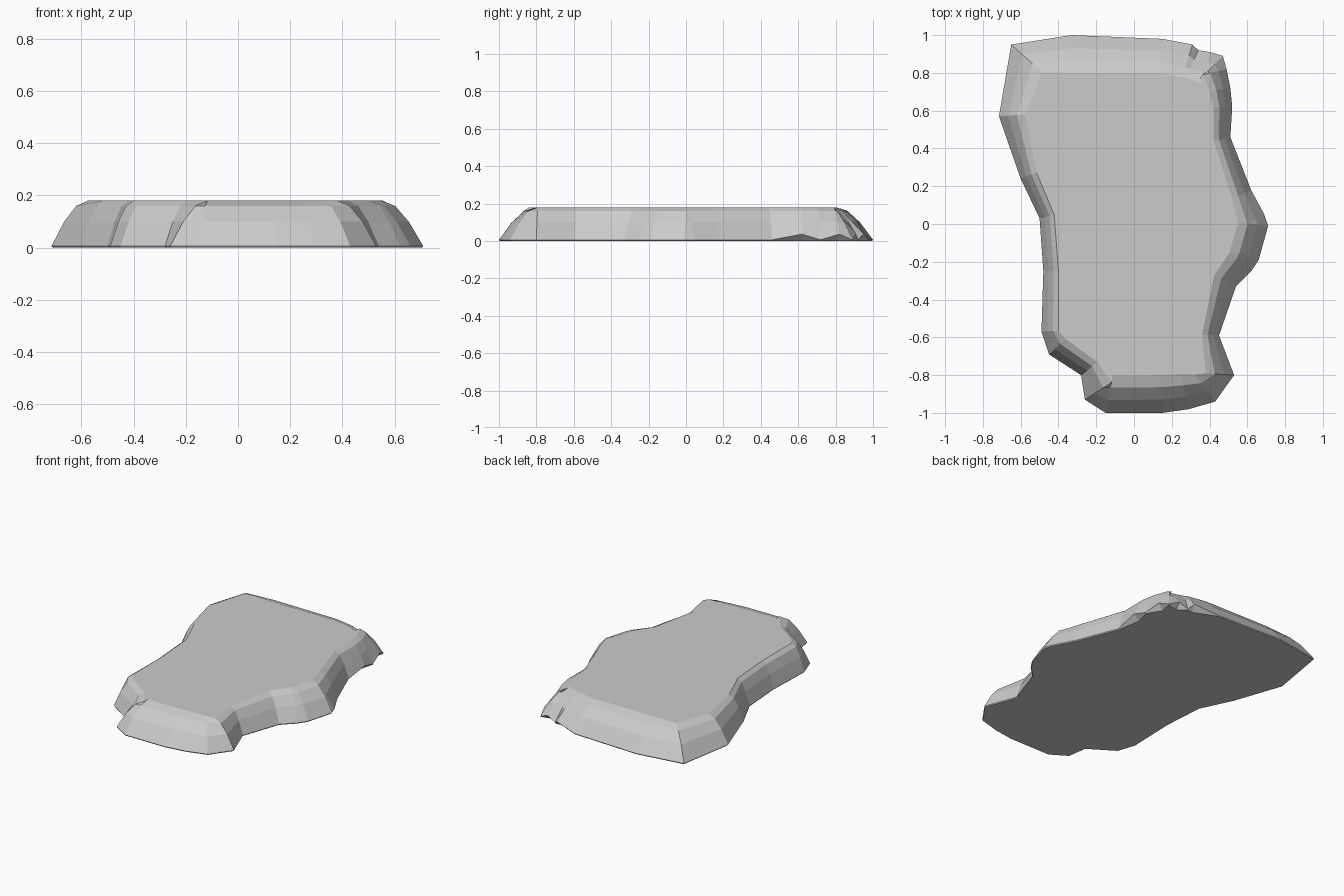
import bpy
import bmesh
from mathutils import Vector

default_cube = bpy.data.objects.get("Cube")
if default_cube:
    bpy.data.objects.remove(default_cube, do_unlink=True)

# Stone footprint, counterclockwise: x, y, width of the rounded shoulder
FOOTPRINT = [
    (-.15, -1, .2), (.15, -1, .2), (.29, -.98, .19), (.43, -.94, .18),
    (.53, -.8, .15), (.45, -.59, .09), (.54, -.33, .13), (.62, -.25, .15),
    (.66, -.19, .16), (.71, -.01, .16), (.69, .05, .15), (.62, .18, .11),
    (.51, .46, .09), (.52, .62, .1), (.51, .72, .11), (.49, .82, .13),
    (.47, .89, .17), (.4, .91, .17), (.34, .92, .16), (.31, .95, .18),
    (.15, .98, .18), (-.33, 1, .2), (-.65, .95, .22), (-.715, .57, .14),
    (-.6, .24, .09), (-.5, .03, .08), (-.48, -.25, .08), (-.49, -.57, .09),
    (-.45, -.69, .12), (-.28, -.8, .11), (-.26, -.93, .17),
]
# Shoulder profile: fraction of the shoulder width, height
SHOULDER = [(0, .006), (.35, .1), (.68, .16), (1, .18)]


def make_material(name, colour):
    material = bpy.data.materials.new(name)
    material.use_nodes = True
    material.diffuse_color = colour
    shader = material.node_tree.nodes["Principled BSDF"]
    shader.inputs["Base Color"].default_value = colour
    shader.inputs["Roughness"].default_value = 0.8
    return material


def inward_direction(index):
    """Direction into the stone, square to the neighbouring outline points."""
    before = Vector(FOOTPRINT[index - 1][:2])
    after = Vector(FOOTPRINT[(index + 1) % len(FOOTPRINT)][:2])
    along = (after - before).normalized()
    return Vector((-along.y, along.x))


def add_ring(bm, place):
    """One loop of vertices; place gives the inset and height of each point."""
    ring = []
    for index, (x, y, width) in enumerate(FOOTPRINT):
        inset, height = place(index, x, y, width)
        spot = Vector((x, y)) + inward_direction(index) * inset
        ring.append(bm.verts.new((spot.x, spot.y, height)))
    return ring


def is_chipped(x, y):
    return x > 0.3 and y > 0.6


def underside(index, x, y, width):
    return (0.04 if is_chipped(x, y) and index % 2 else 0.004), 0


def shoulder_step(fraction, height):
    def place(index, x, y, width):
        # The back left corner of the rim is chipped in alternate steps
        lift = 0.03 if fraction == 0 and is_chipped(x, y) and index % 2 else 0
        return width * fraction, height + lift
    return place


def build_stone():
    bm = bmesh.new()
    rings = [add_ring(bm, underside)]
    rings += [add_ring(bm, shoulder_step(*step)) for step in SHOULDER]

    # Faceted side bands between neighbouring rings
    count = len(FOOTPRINT)
    for lower, upper in zip(rings, rings[1:]):
        for i in range(count):
            j = (i + 1) % count
            bm.faces.new((lower[i], lower[j], upper[j], upper[i]))

    # Flat top and flat underside
    bm.faces.new(rings[-1])
    bm.faces.new(list(reversed(rings[0])))
    bmesh.ops.recalc_face_normals(bm, faces=bm.faces)

    mesh = bpy.data.meshes.new("flat_stone")
    bm.to_mesh(mesh)
    bm.free()
    stone = bpy.data.objects.new("flat_stone", mesh)
    bpy.context.collection.objects.link(stone)
    return stone


stone = build_stone()
stone.data.materials.append(make_material("stone grey", (0.6, 0.6, 0.6, 1)))
